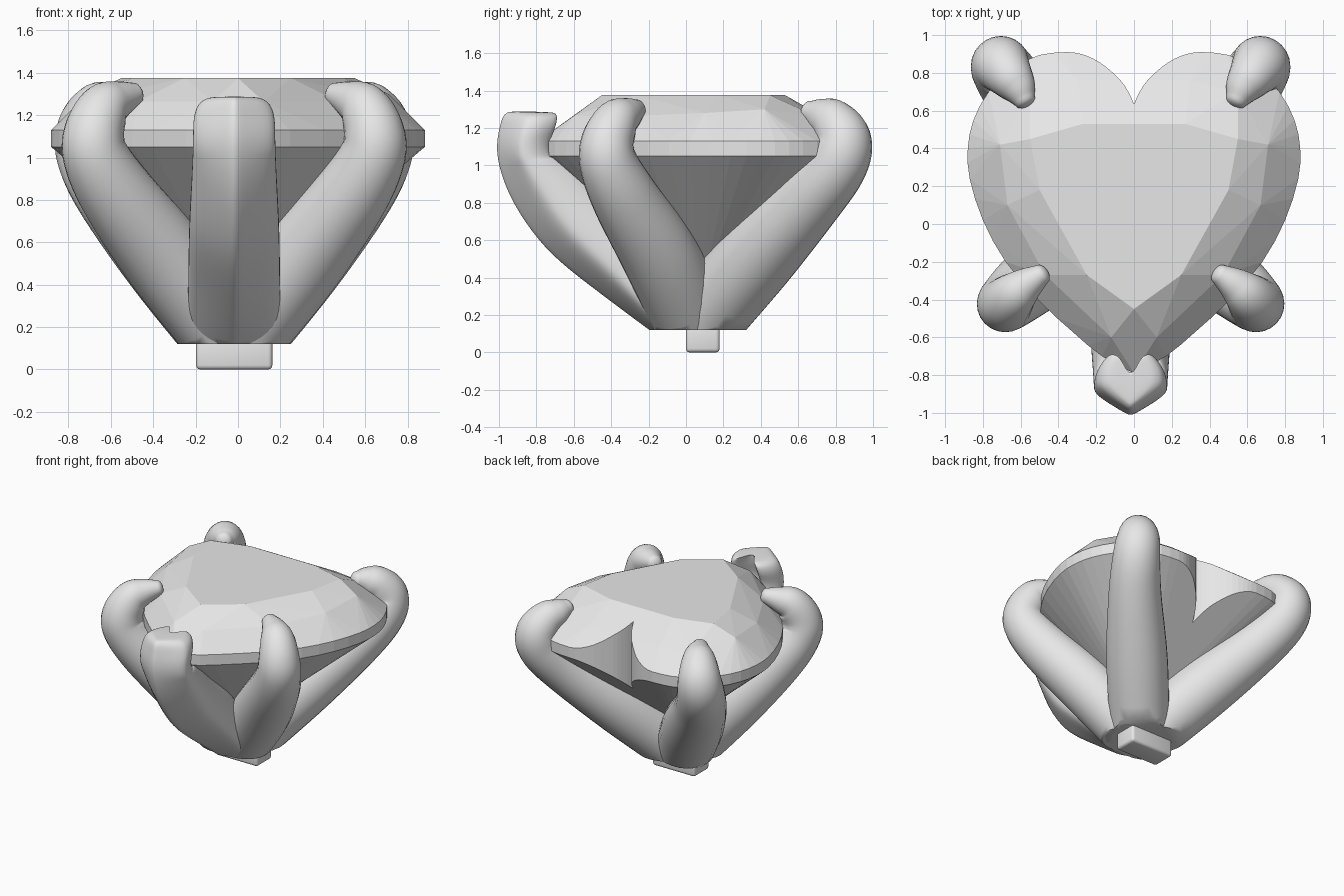
import bpy, bmesh, math
from mathutils import Vector

if "Cube" in bpy.data.objects:
    bpy.data.objects.remove(bpy.data.objects["Cube"])

grey = bpy.data.materials.new("light grey")
grey.diffuse_color = (0.8, 0.8, 0.8, 1)
grey.use_nodes = True
grey.node_tree.nodes["Principled BSDF"].inputs["Base Color"].default_value = grey.diffuse_color
MID = -.018  # the setting sits slightly left of the gem


def finish(name, bm, smooth=None):
    bmesh.ops.recalc_face_normals(bm, faces=bm.faces)
    me = bpy.data.meshes.new(name)
    bm.to_mesh(me)
    bm.free()
    ob = bpy.data.objects.new(name, me)
    bpy.context.collection.objects.link(ob)
    me.materials.append(grey)
    bpy.ops.object.select_all(action='DESELECT')
    bpy.context.view_layer.objects.active = ob
    ob.select_set(True)
    if smooth:
        bpy.ops.object.shade_smooth_by_angle(angle=math.radians(smooth))
    return ob


def spline(pts, n):
    """Catmull-Rom curve through points of any dimension."""
    p = [Vector(q) for q in pts]
    p = [2 * p[0] - p[1]] + p + [2 * p[-1] - p[-2]]
    out = []
    for i in range(1, len(p) - 2):
        a, b, c, d = p[i - 1:i + 3]
        for k in range(n):
            t = k / n
            out.append(0.5 * (2 * b + (c - a) * t + (2 * a - 5 * b + 4 * c - d) * t * t
                              + (3 * b - a - 3 * c + d) * t ** 3))
    return out + [p[-2]]


def skin(bm, rings):
    n = len(rings[0])
    for a, b in zip(rings, rings[1:]):
        for i in range(n):
            bm.faces.new((a[i], a[(i + 1) % n], b[(i + 1) % n], b[i]))
    bm.faces.new(rings[0])
    bm.faces.new(rings[-1])


def cut_bottom(bm, z):
    bmesh.ops.bisect_plane(bm, geom=bm.verts[:] + bm.edges[:] + bm.faces[:], plane_co=(0, 0, z),
                           plane_no=(0, 0, 1), clear_inner=True)
    bmesh.ops.holes_fill(bm, edges=[e for e in bm.edges if e.is_boundary])


# Gem: faceted hull of table, crown, girdle and culet points
girdle = spline([(0, -.79), (.17, -.70), (.32, -.575), (.5, -.41), (.68, -.2), (.8, .02), (.87, .24),
                 (.88, .4), (.85, .55), (.77, .7), (.65, .82), (.5, .895), (.36, .91)], 2)
table = [(0, -.45), (.25, -.27), (.5, .18), (.55, .45), (.27, .53)]
crown = [(.12, -.6, 1.265), (.47, -.27, 1.265), (.67, .1, 1.28), (.71, .42, 1.3), (.55, .7, 1.26), (.3, .76, 1.245)]
half = [(x, y, 1.375) for x, y in table] + crown
half += [(p.x, p.y, z) for p in girdle for z in (1.05, 1.13)]
bm = bmesh.new()
for x, y, z in half:
    for s in ((1, -1) if x > .001 else (1,)):
        bm.verts.new((s * x, y, z))
bm.verts.new((0, .08, .3))
bmesh.ops.convex_hull(bm, input=bm.verts[:])
loose = [v for v in bm.verts if not v.link_faces]
bmesh.ops.delete(bm, geom=loose, context='VERTS')
bmesh.ops.dissolve_limit(bm, angle_limit=math.radians(1), verts=bm.verts[:], edges=bm.edges[:])
gem = finish("heart_gem", bm)

# Cleft between the two lobes, cut straight down
side = spline([(.37, .912), (.28, .9), (.18, .855), (.08, .77), (.03, .70), (0, .635)], 3)
outline = [(p.x, p.y) for p in side] + [(-p.x, p.y) for p in side[-2::-1]]
outline += [(-.37, 1.2), (.37, 1.2)]
bm = bmesh.new()
skin(bm, [[bm.verts.new((x, y, z)) for x, y in outline] for z in (0, 2)])
cutter = finish("cleft_cutter", bm)
cutter.hide_render = True
mod = gem.modifiers.new("cleft", 'BOOLEAN')
mod.operation = 'DIFFERENCE'
mod.solver = 'EXACT'
mod.object = cutter
bpy.context.view_layer.objects.active = gem
bpy.ops.object.modifier_apply(modifier="cleft")
bpy.data.objects.remove(cutter)


# Round claws: x, y, z, radius along the path
def claw(name, path, s):
    pts = spline(path, 6)
    co = [Vector((MID + s * p[0], p[1], p[2])) for p in pts]
    rad = [p[3] for p in pts]
    end = (co[-1] - co[-2]).normalized()
    tip, r = co[-1].copy(), rad[-1]
    for a in (25, 50, 70, 84):  # rounded end
        co.append(tip + end * r * .6 * math.sin(math.radians(a)))
        rad.append(r * math.cos(math.radians(a)))
    bm = bmesh.new()
    rings, u = [], Vector((0, 0, 1))
    for i, c in enumerate(co):
        t = (co[min(i + 1, len(co) - 1)] - co[max(i - 1, 0)]).normalized()
        u = (u - t * u.dot(t)).normalized()
        v = t.cross(u)
        rings.append([bm.verts.new(c + rad[i] * (math.cos(k * math.pi / 12) * u + math.sin(k * math.pi / 12) * v))
                      for k in range(24)])
    skin(bm, rings)
    cut_bottom(bm, .12)
    return finish(name, bm, 50)


front = [(-.12, .1, -.03, .19), (.03, .03, .155, .2), (.31, -.135, .51, .207), (.545, -.32, .815, .18),
         (.65, -.41, 1.0, .157), (.66, -.42, 1.12, .143), (.615, -.375, 1.23, .122), (.55, -.32, 1.272, .092),
         (.47, -.265, 1.3, .055)]
back = [(-.12, -.03, -.03, .19), (.03, .085, .155, .205), (.305, .375, .51, .215), (.555, .65, .815, .186),
        (.668, .8, 1.0, .168), (.685, .84, 1.13, .153), (.645, .79, 1.225, .128), (.595, .72, 1.265, .098),
        (.56, .655, 1.29, .058)]
for label, s in (("right", 1), ("left", -1)):
    claw("front_claw_" + label, front, s)
    claw("back_claw_" + label, back, s)

# V-shaped claw over the point: ridge y, z, width scale, depth scale, flattening of the V
ridge = spline([(.16, -.12, 1.05, .9, .45), (.0, -.01, 1.05, .95, .45), (-.17, .11, 1.06, 1.0, .42),
                (-.46, .325, 1.05, 1.25, .3), (-.73, .54, 1.03, 1.25, .15), (-.91, .78, .98, 1.1, 0),
                (-.99, .97, .95, .92, 0), (-1.01, 1.1, .94, .82, 0), (-.995, 1.2, .92, .88, 0),
                (-.975, 1.265, .78, .86, 0), (-.94, 1.29, .5, .7, 0)], 2)
section = [(0, -.01), (.04, .015), (.195, .12), (.21, .17), (.2, .25), (.13, .35), (.09, .32), (0, .16)]
section += [(-x, d) for x, d in section[6:0:-1]]
bm = bmesh.new()
rings = []
for i, p in enumerate(ridge):
    a, b = ridge[max(i - 1, 0)], ridge[min(i + 1, len(ridge) - 1)]
    t = Vector((b[0] - a[0], b[1] - a[1])).normalized()
    ny, nz = t.y, -t.x  # inward normal of the ridge
    if p[1] > 1.0:
        ny, nz = 1, -.02
    ring = []
    for x, d in section:
        d = d * p[3] - p[4] * abs(x)
        ring.append(bm.verts.new((MID + x * p[2], p[0] + ny * d, p[1] + nz * d)))
    rings.append(ring)
skin(bm, rings)
point = finish("point_claw", bm)
mod = point.modifiers.new("round", 'SUBSURF')
mod.levels = mod.render_levels = 2
bpy.ops.object.modifier_apply(modifier="round")
bm = bmesh.new()
bm.from_mesh(point.data)
bpy.data.objects.remove(point)
cut_bottom(bm, .12)
finish("point_claw", bm, 50)

# Foot block under the claws
bm = bmesh.new()
bmesh.ops.create_cube(bm, size=1)
for v in bm.verts:
    v.co = (MID + v.co.x * .36, .09 + v.co.y * .18, .075 + v.co.z * .15)
bmesh.ops.bevel(bm, geom=bm.edges[:], offset=.02, segments=3, affect='EDGES', profile=.5)
finish("foot", bm, 40)
